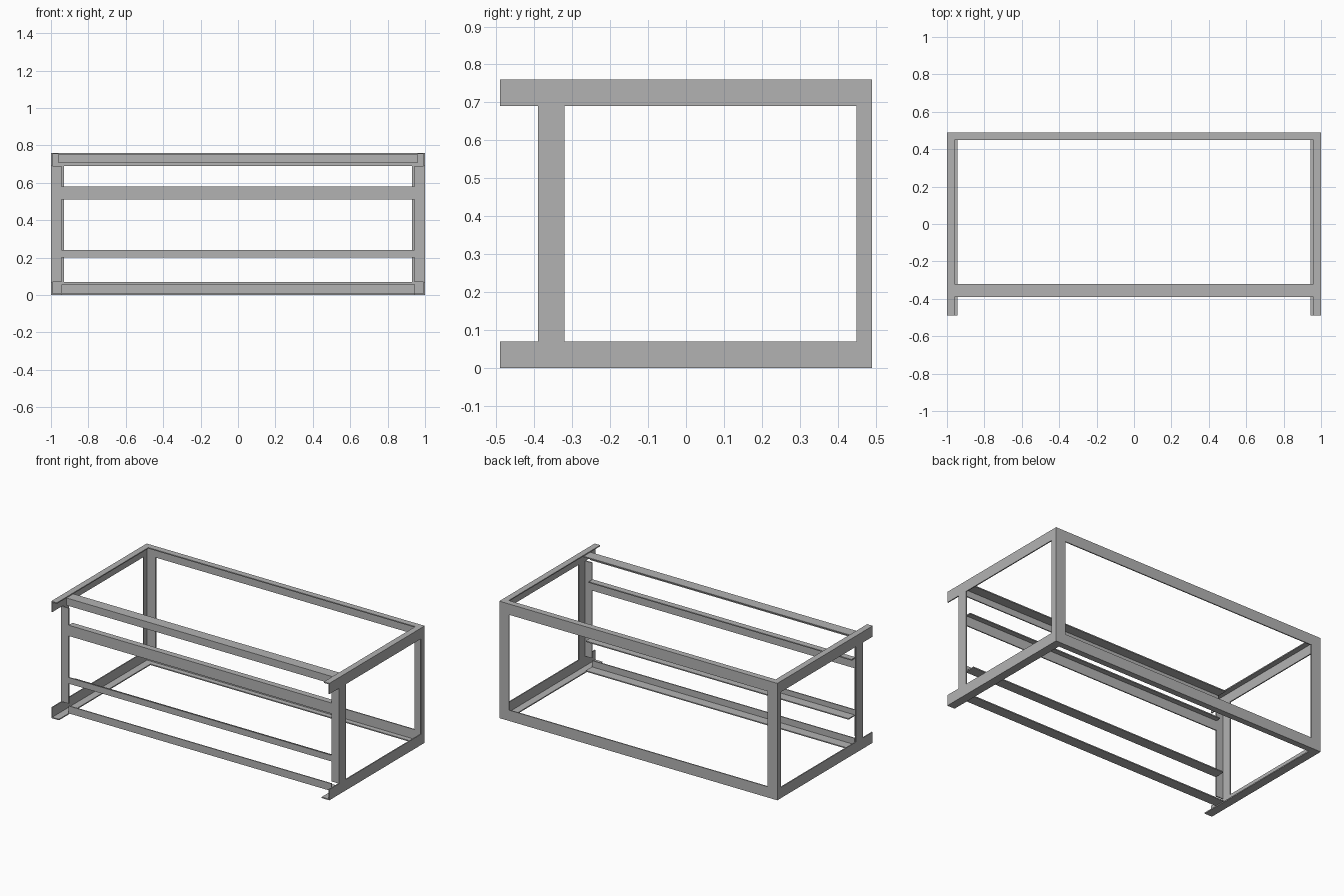
import bpy, bmesh
from mathutils import Vector

cube = bpy.data.objects.get("Cube")
if cube:
    bpy.data.objects.remove(cube, do_unlink=True)

steel = bpy.data.materials.new("grey_steel")
steel.use_nodes = True
GREY = (0.45, 0.45, 0.45, 1)
steel.diffuse_color = GREY
steel.node_tree.nodes["Principled BSDF"].inputs["Base Color"].default_value = GREY

T = 0.007                # sheet thickness
W, D, H = 1.0, 0.49, 0.76  # half width, half depth, height
WIDE, NARROW, LIP = 0.07, 0.04, 0.055
FRONT = -0.39            # front plane of the uprights
X, Y, Z = Vector((1, 0, 0)), Vector((0, 1, 0)), Vector((0, 0, 1))


def angle_bar(name, start, end, u, v, wu, wv, mitre=False):
    """L-section bar whose legs run along u and v from the heel line."""
    start, end = Vector(start), Vector(end)
    along = (end - start).normalized()
    profile = [(0, 0), (wu, 0), (wu, T), (T, T), (T, wv), (0, wv)]
    bm = bmesh.new()
    rings = []
    for point, sign in ((start, 1), (end, -1)):
        rings.append([bm.verts.new(point + u * a + v * b + along * (sign * a if mitre else 0))
                      for a, b in profile])
    for i in range(len(profile)):
        j = (i + 1) % len(profile)
        bm.faces.new((rings[0][i], rings[0][j], rings[1][j], rings[1][i]))
    for ring in rings:
        bm.faces.new(ring)
    bmesh.ops.recalc_face_normals(bm, faces=bm.faces)
    mesh = bpy.data.meshes.new(name)
    bm.to_mesh(mesh)
    bm.free()
    mesh.materials.append(steel)
    bpy.context.collection.objects.link(bpy.data.objects.new(name, mesh))


# Mitred back frame
angle_bar("back_frame_bottom", (-W, D, 0), (W, D, 0), Z, -Y, WIDE, NARROW, True)
angle_bar("back_frame_top", (-W, D, H), (W, D, H), -Z, -Y, WIDE, NARROW, True)

for side, s in (("left", 1), ("right", -1)):
    inward = -s * X
    angle_bar("back_frame_" + side, (s * W, D, 0), (s * W, D, H), inward, -Y, WIDE, NARROW, True)
    # Side rails running front to back
    back = D - NARROW
    angle_bar("top_rail_" + side, (s * W, -D, H), (s * W, back, H), -Z, inward, WIDE, NARROW)
    angle_bar("bottom_rail_" + side, (s * W, -D, 0), (s * W, back, 0), Z, inward, WIDE, LIP)
    # Front uprights between the rails
    angle_bar("front_upright_" + side, (s * W, FRONT, WIDE), (s * W, FRONT, H - WIDE),
              Y, inward, WIDE, LIP)


def cross_bar(name, z, vertical, drop, depth, half):
    angle_bar(name, (-half, FRONT, z), (half, FRONT, z), vertical, Y, drop, depth)


# Front cross bars
cross_bar("top_cross_bar", H - T, -Z, LIP - T, WIDE, W - NARROW)
cross_bar("upper_cross_bar", 0.58, -Z, WIDE, NARROW, W - LIP)
cross_bar("lower_cross_bar", 0.20, Z, NARROW, WIDE, W - LIP)
cross_bar("bottom_cross_bar", T, Z, LIP - T, WIDE, W - LIP)
